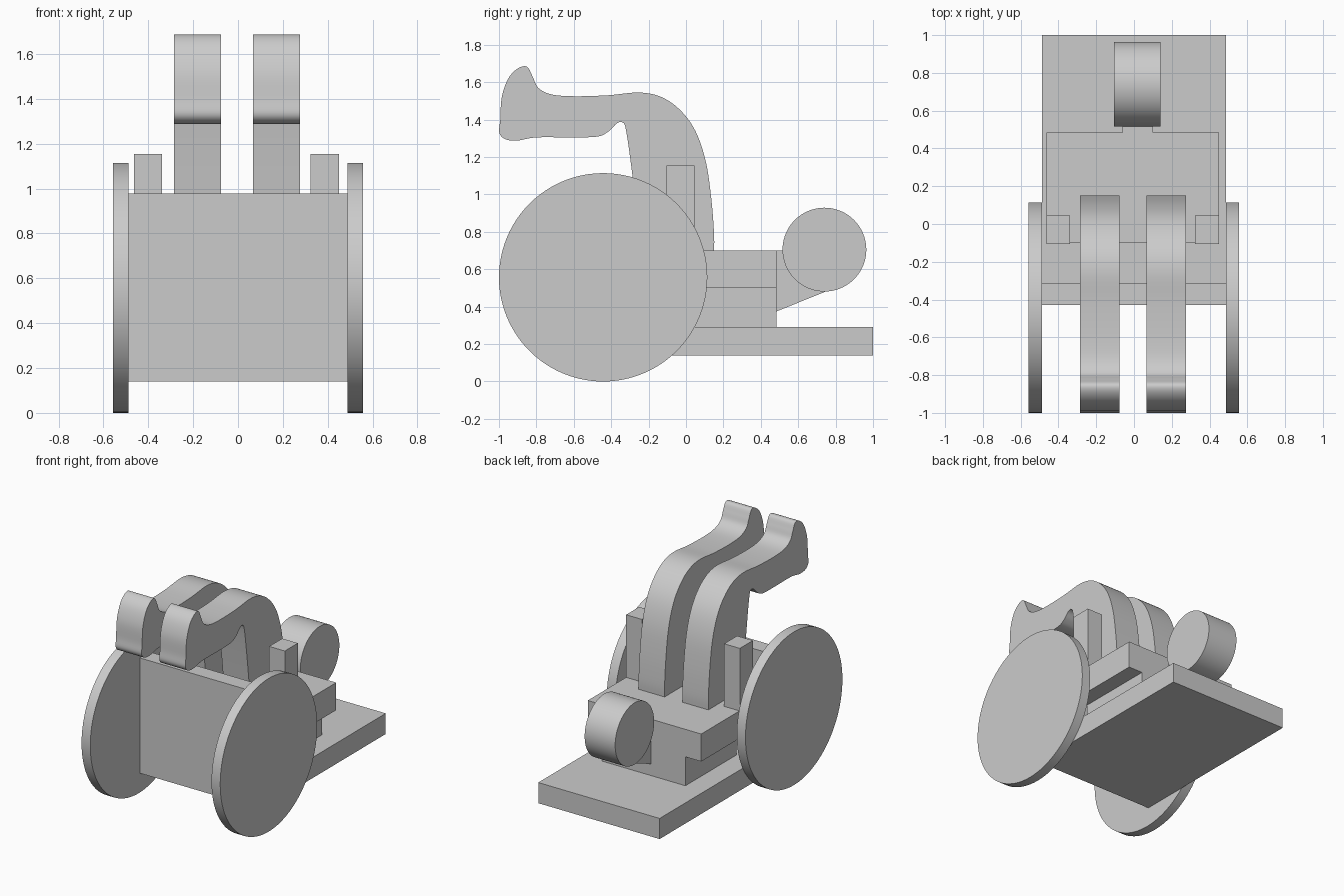
import bpy
import bmesh
from math import cos, sin, tau, radians
from mathutils import Vector

cube = bpy.data.objects.get("Cube")
if cube:
    bpy.data.objects.remove(cube, do_unlink=True)

GREY = (0.6, 0.6, 0.6, 1.0)
grey = bpy.data.materials.new("plain grey")
grey.use_nodes = True
grey.diffuse_color = GREY
grey.node_tree.nodes["Principled BSDF"].inputs["Base Color"].default_value = GREY


def prism(name, profile, x0, x1, smooth=False):
    """Extrude a (y, z) outline along x from x0 to x1."""
    bm = bmesh.new()
    face = bm.faces.new([bm.verts.new((x0, y, z)) for y, z in profile])
    new = bmesh.ops.extrude_face_region(bm, geom=[face], use_keep_orig=True)["geom"]
    moved = [v for v in new if isinstance(v, bmesh.types.BMVert)]
    bmesh.ops.translate(bm, verts=moved, vec=(x1 - x0, 0, 0))
    bmesh.ops.recalc_face_normals(bm, faces=bm.faces)
    mesh = bpy.data.meshes.new(name)
    bm.to_mesh(mesh)
    bm.free()
    mesh.materials.append(grey)
    obj = bpy.data.objects.new(name, mesh)
    bpy.context.collection.objects.link(obj)
    if smooth:
        bpy.ops.object.select_all(action="DESELECT")
        obj.select_set(True)
        bpy.context.view_layer.objects.active = obj
        bpy.ops.object.shade_smooth_by_angle(angle=radians(35))
    return obj


def rect(y0, y1, z0, z1):
    return [(y0, z0), (y1, z0), (y1, z1), (y0, z1)]


def circle(y, z, r, n=96):
    return [(y + r * cos(tau * i / n), z + r * sin(tau * i / n)) for i in range(n)]


def smooth_path(points, steps=5):
    """Open Catmull-Rom curve through the points."""
    p = [Vector(q) for q in points]
    p = [p[0]] + p + [p[-1]]
    out = []
    for a, b, c, d in zip(p, p[1:], p[2:], p[3:]):
        for i in range(steps):
            t = i / steps
            out.append(b + (c - a) * t / 2 + (2 * a - 5 * b + 4 * c - d) * t * t / 2
                       + (3 * b - a - 3 * c + d) * t ** 3 / 2)
    return out + [p[-1]]


# Chassis: floor, front wall, stepped seat block
prism("floor", rect(-0.43, 1.0, 0.14, 0.29), -0.488, 0.488)
prism("front_wall", rect(-0.43, -0.315, 0.14, 0.978), -0.488, 0.488)
prism("seat_base", rect(-0.10, 0.485, 0.29, 0.5), -0.335, 0.335)
prism("seat", rect(-0.10, 0.485, 0.5, 0.7), -0.462, 0.45)

# Rear drum on its bracket
prism("drum_bracket", [(0.485, 0.375), (0.75, 0.482), (0.75, 0.7), (0.485, 0.7)], -0.06, 0.1)
prism("drum", circle(0.74, 0.705, 0.224), -0.105, 0.14, smooth=True)

# Bent legs with upturned feet
leg = smooth_path([
    (0.15, 0.7), (0.15, 0.79), (0.135, 0.98), (0.105, 1.18), (0.05, 1.34),
    (-0.03, 1.45), (-0.13, 1.52), (-0.25, 1.545), (-0.42, 1.53), (-0.6, 1.525),
    (-0.72, 1.535), (-0.79, 1.57), (-0.82, 1.63), (-0.85, 1.683), (-0.9, 1.673),
    (-0.95, 1.62), (-0.985, 1.52), (-0.993, 1.4), (-0.998, 1.33), (-0.965, 1.295),
    (-0.9, 1.288), (-0.8, 1.305), (-0.6, 1.305), (-0.47, 1.31), (-0.41, 1.34),
    (-0.37, 1.38), (-0.34, 1.385), (-0.32, 1.34), (-0.285, 1.09), (-0.24, 0.7)])
for side, x in (("right", -0.285), ("left", 0.067)):
    prism(side + "_leg", leg, x, x + 0.209, smooth=True)

# Upright posts beside the legs
for side, x in (("right", -0.464), ("left", 0.324)):
    prism(side + "_post", rect(-0.105, 0.045, 0.7, 1.155), x, x + 0.126)

# Large disc wheels
for side, x in (("right", -0.558), ("left", 0.487)):
    prism(side + "_wheel", circle(-0.443, 0.557, 0.557), x, x + 0.07, smooth=True)
